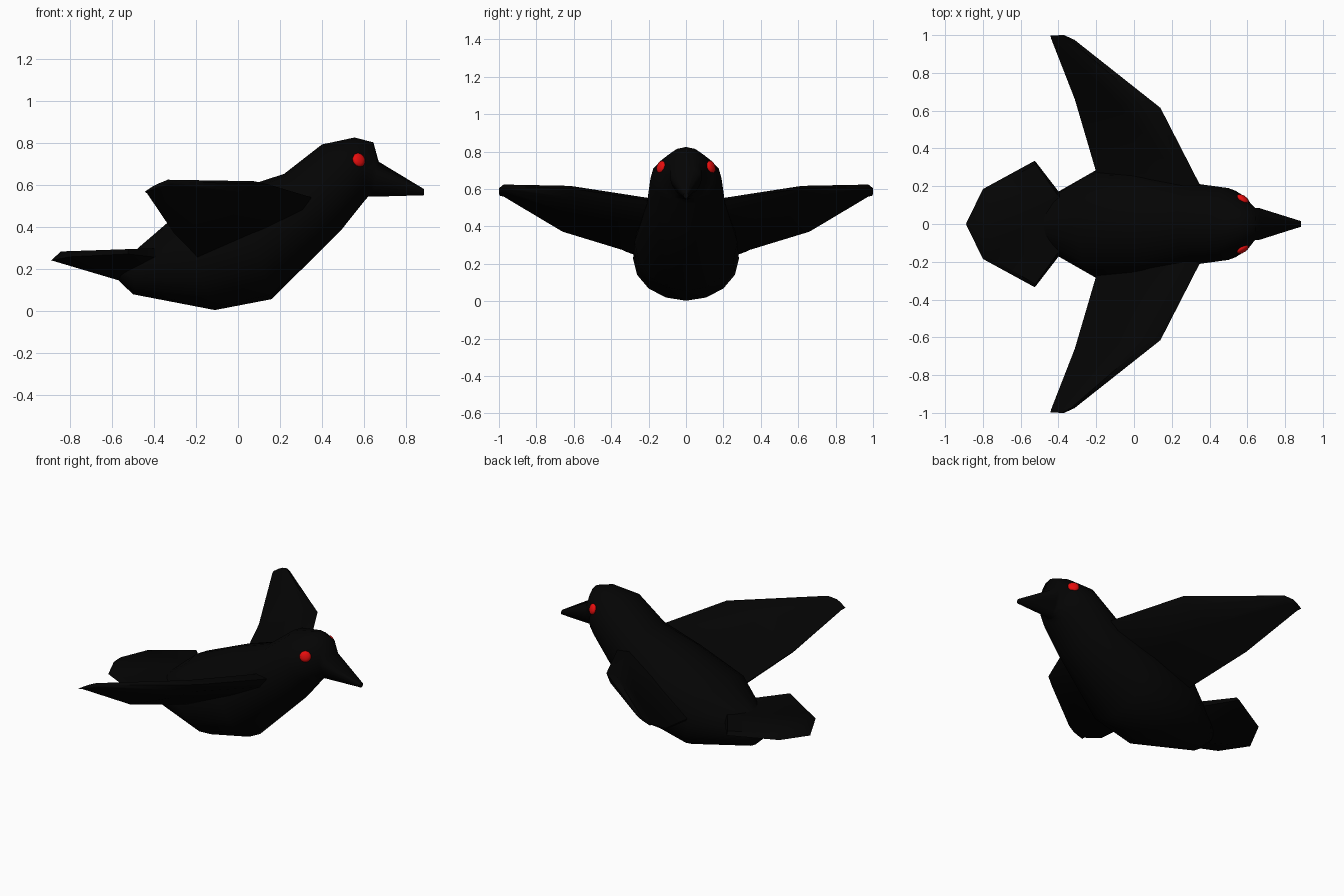
import bpy, bmesh, math
from mathutils import Vector

if "Cube" in bpy.data.objects:
    bpy.data.objects.remove(bpy.data.objects["Cube"])


def material(name, rgb):
    m = bpy.data.materials.new(name)
    m.diffuse_color = (*rgb, 1)
    m.use_nodes = True
    m.node_tree.nodes["Principled BSDF"].inputs["Base Color"].default_value = m.diffuse_color
    return m


BLACK = material("feather black", (0.0012, 0.0012, 0.0012))
RED = material("eye red", (0.8, 0.004, 0.004))


def finish(bm, name, mat, angle=40):
    bmesh.ops.recalc_face_normals(bm, faces=bm.faces[:])
    me = bpy.data.meshes.new(name)
    bm.to_mesh(me)
    bm.free()
    ob = bpy.data.objects.new(name, me)
    bpy.context.collection.objects.link(ob)
    me.materials.append(mat)
    bpy.ops.object.select_all(action='DESELECT')
    ob.select_set(True)
    bpy.context.view_layer.objects.active = ob
    bpy.ops.object.shade_smooth_by_angle(angle=math.radians(angle))
    return ob


def loft(rings, name, mat):
    """Skin a list of closed rings and cap both ends."""
    bm = bmesh.new()
    vs = [[bm.verts.new(p) for p in ring] for ring in rings]
    n = len(vs[0])
    for a, b in zip(vs, vs[1:]):
        for i in range(n):
            j = (i + 1) % n
            bm.faces.new((a[i], a[j], b[j], b[i]))
    bm.faces.new(vs[0])
    bm.faces.new(vs[-1])
    return finish(bm, name, mat, 60)


# Body, head and beak: slanted oval sections
# (top x, z, bottom x, z, half width, narrowing toward the top)
sections = [
    (-0.50, 0.290, -0.57, 0.145, 0.08, 0),
    (-0.48, 0.295, -0.50, 0.078, 0.12, 0),
    (-0.30, 0.450, -0.11, 0.003, 0.283, 0),
    (0.00, 0.580, 0.16, 0.055, 0.275, 0),
    (0.22, 0.652, 0.49, 0.382, 0.21, 0),
    (0.40, 0.792, 0.60, 0.520, 0.19, 0),
    (0.555, 0.825, 0.62, 0.543, 0.143, 0.1),
    (0.645, 0.802, 0.635, 0.543, 0.085, -0.2),
    (0.67, 0.710, 0.645, 0.543, 0.078, -0.45),
    (0.885, 0.580, 0.885, 0.550, 0.015, 0),
]
SIDES = 16
rings = []
for tx, tz, bx, bz, hw, k in sections:
    top, bot = Vector((tx, 0, tz)), Vector((bx, 0, bz))
    mid, half = (top + bot) / 2, (top - bot) / 2
    rings.append([mid + half * math.cos(a)
                  + Vector((0, hw * math.sin(a) * (1 - k * math.cos(a)), 0))
                  for a in (2 * math.pi * i / SIDES for i in range(SIDES))])
loft(rings, "body", BLACK)

# Wings: leading edge point, trailing edge point, half thickness
stations = [
    ((0.30, 0.08, 0.50), (-0.17, 0.12, 0.28), 0.06),
    ((0.35, 0.205, 0.54), (-0.195, 0.27, 0.26), 0.053),
    ((0.14, 0.615, 0.603), (-0.31, 0.66, 0.378), 0.046),
    ((-0.315, 0.975, 0.615), (-0.435, 0.975, 0.562), 0.018),
    ((-0.37, 1.0, 0.60), (-0.443, 0.998, 0.566), 0.01),
]
profile = [(0, 0), (0.1, 0.9), (0.45, 0.85), (1, 0.15),
           (1, -0.15), (0.45, -0.7), (0.1, -0.7)]
normal = Vector((-0.47, 0, 0.88))
for side, label in ((1, "left"), (-1, "right")):
    rings = []
    for le, te, t in stations:
        le, te = Vector(le), Vector(te)
        ring = [le.lerp(te, u) + normal * (v * t) for u, v in profile]
        rings.append([Vector((p.x, p.y * side, p.z)) for p in ring])
    loft(rings, label + "_wing", BLACK)

# Tail fan: inset top, thin rim and a keel below
half = [(-0.30, 0.07), (-0.39, 0.16), (-0.525, 0.335), (-0.80, 0.185)]
outline = half + [(-0.89, 0.0)] + [(x, -y) for x, y in reversed(half)]
bm = bmesh.new()
upper = [bm.verts.new((-0.5 + (x + 0.5) * 0.88, y * 0.95, 0.294 + 0.03 * (x + 0.5)))
         for x, y in outline]
lower = [bm.verts.new((x, y, 0.24 + 0.09 * abs(y))) for x, y in outline]
keel = bm.verts.new((-0.57, 0, 0.145))
n = len(outline)
bm.faces.new(upper)
for i in range(n):
    j = (i + 1) % n
    bm.faces.new((upper[i], upper[j], lower[j], lower[i]))
    bm.faces.new((lower[i], lower[j], keel))
finish(bm, "tail", BLACK)

# Eyes: flattened balls lying on the cheeks
for side, label in ((1, "left"), (-1, "right")):
    bm = bmesh.new()
    bmesh.ops.create_icosphere(bm, subdivisions=2, radius=0.035)
    rot = Vector((0.52, 0.80 * side, 0.28)).to_track_quat('Z', 'Y')
    for v in bm.verts:
        v.co.z *= 0.45
        v.co = rot @ v.co + Vector((0.576, 0.134 * side, 0.718))
    finish(bm, label + "_eye", RED)
